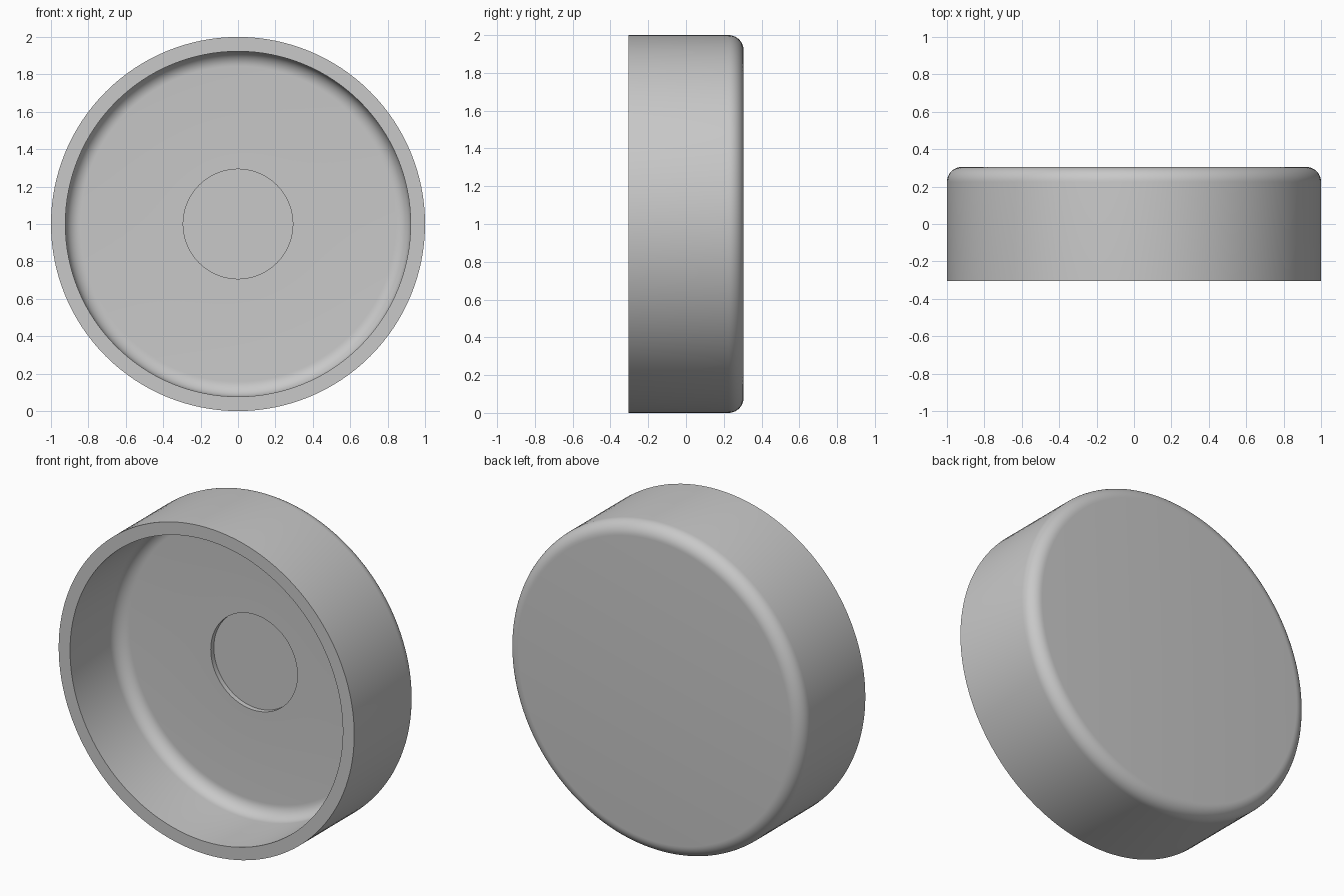
import bpy, bmesh, math
from mathutils import Matrix, Vector

cube = bpy.data.objects.get("Cube")
if cube:
    bpy.data.objects.remove(cube)

SEGMENTS = 128
HALF = 0.305          # half depth along y
OUTER, INNER = 1.0, 0.923
FLOOR = 0.155         # y of the inner floor
FILLET = 0.08
RECESS_R, RECESS_DEPTH = 0.293, 0.03

grey = bpy.data.materials.new("plain_grey")
grey.use_nodes = True
colour = (0.58, 0.58, 0.58, 1)
grey.diffuse_color = colour
grey.node_tree.nodes["Principled BSDF"].inputs["Base Color"].default_value = colour


def fillet(radius, y, size, steps=10):
    """Quarter round from the wall (radius) to the flat (y)."""
    return [(radius - size + size * math.cos(a), y - size + size * math.sin(a))
            for a in (math.pi / 2 * i / steps for i in range(steps + 1))]


def lathe(name, profile):
    """Turn a (radius, y) profile round the y axis, centred at z = 1."""
    bm = bmesh.new()
    verts = [bm.verts.new((r, y, 1)) for r, y in profile]
    edges = [bm.edges.new(pair) for pair in zip(verts, verts[1:])]
    bmesh.ops.spin(bm, geom=verts + edges, cent=(0, 0, 1), axis=(0, 1, 0),
                   angle=math.tau, steps=SEGMENTS, use_duplicate=False)
    bmesh.ops.remove_doubles(bm, verts=bm.verts, dist=0.0001)
    bmesh.ops.recalc_face_normals(bm, faces=bm.faces)
    mesh = bpy.data.meshes.new(name)
    bm.to_mesh(mesh)
    bm.free()
    mesh.materials.append(grey)
    obj = bpy.data.objects.new(name, mesh)
    bpy.context.collection.objects.link(obj)
    bpy.ops.object.select_all(action="DESELECT")
    obj.select_set(True)
    bpy.context.view_layer.objects.active = obj
    bpy.ops.object.shade_smooth_by_angle(angle=math.radians(30))
    return obj


# Outer shell: closed back, rounded back edge, flat front rim
outside = [(0, HALF)] + fillet(OUTER, HALF, FILLET)[::-1] + [(OUTER, -HALF)]
# Hollow: straight wall, rounded corner, floor with a shallow round recess
inside = [(INNER, -HALF)] + fillet(INNER, FLOOR, FILLET) + [
    (RECESS_R, FLOOR), (RECESS_R, FLOOR + RECESS_DEPTH), (0, FLOOR + RECESS_DEPTH)]
lathe("round_cap", outside + inside)
